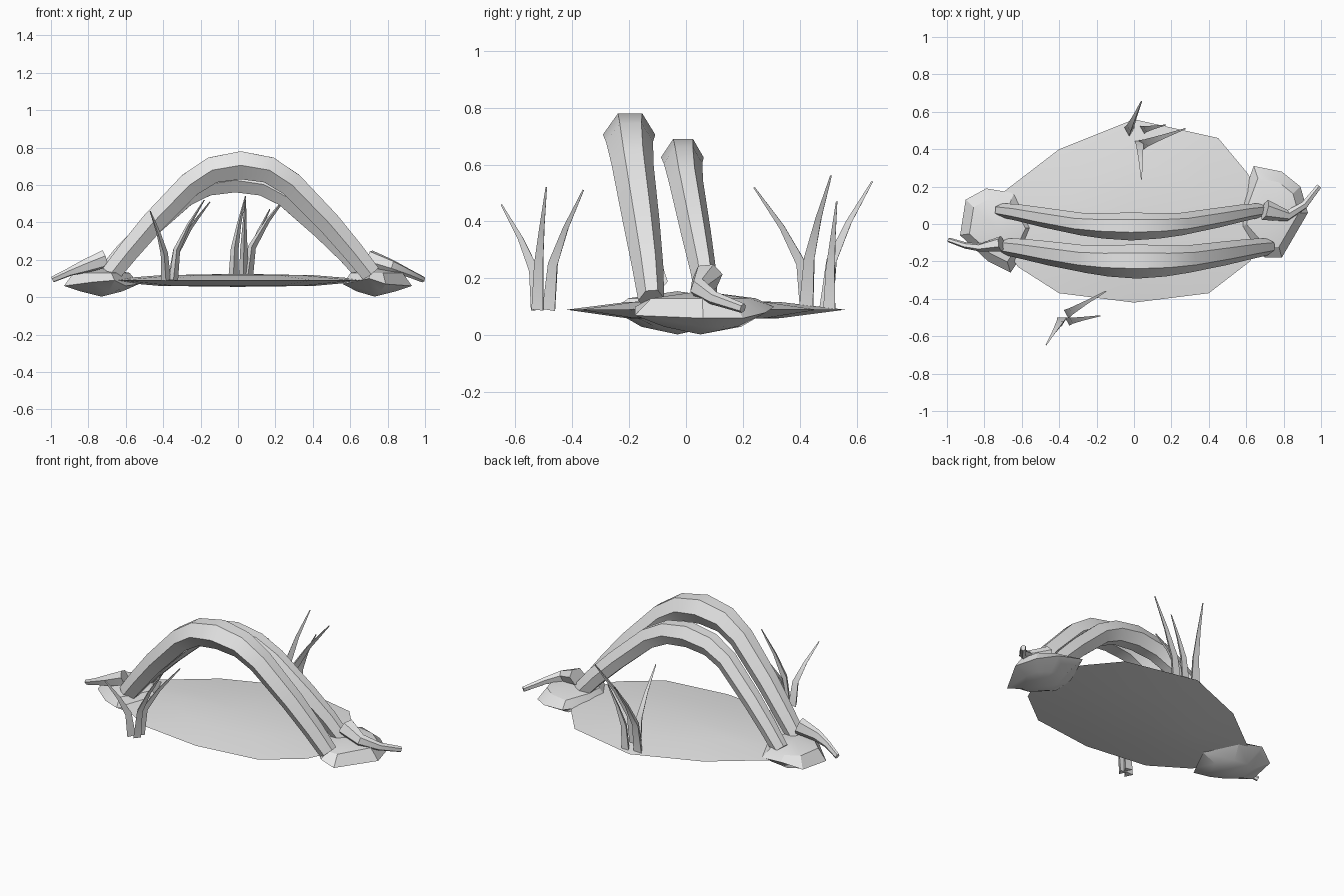
import bpy, bmesh, math
from mathutils import Vector

if "Cube" in bpy.data.objects:
    bpy.data.objects.remove(bpy.data.objects["Cube"])

grey = bpy.data.materials.new("light grey")
grey.diffuse_color = (0.8, 0.8, 0.8, 1)
grey.use_nodes = True
grey.node_tree.nodes["Principled BSDF"].inputs["Base Color"].default_value = grey.diffuse_color


def make(name, verts, faces, angle=30):
    me = bpy.data.meshes.new(name)
    me.from_pydata([tuple(v) for v in verts], [], faces)
    bm = bmesh.new()
    bm.from_mesh(me)
    bmesh.ops.recalc_face_normals(bm, faces=bm.faces)
    bm.to_mesh(me)
    bm.free()
    me.materials.append(grey)
    ob = bpy.data.objects.new(name, me)
    bpy.context.collection.objects.link(ob)
    bpy.ops.object.select_all(action='DESELECT')
    ob.select_set(True)
    bpy.context.view_layer.objects.active = ob
    bpy.ops.object.shade_smooth_by_angle(angle=math.radians(angle))
    return ob


def loft(name, rings, angle=30):
    """Skin equal-sized rings; a ring of one point closes as a fan, others get a cap."""
    verts, idx, faces = [], [], []
    for r in rings:
        idx.append(list(range(len(verts), len(verts) + len(r))))
        verts += r
    n = max(len(r) for r in rings)
    for a, b in zip(idx, idx[1:]):
        for i in range(n):
            j = (i + 1) % n
            f = [a[i % len(a)], a[j % len(a)], b[j % len(b)], b[i % len(b)]]
            faces.append(list(dict.fromkeys(f)))
    faces += [e for e in (idx[0], idx[-1]) if len(e) > 2]
    return make(name, verts, faces, angle)


def sweep(name, path, sizes, section, side_hint, angle=30):
    """Sweep a section along a path with per-point (half width, half height)."""
    pts = [Vector(p) for p in path]
    rings = []
    for i, p in enumerate(pts):
        t = (pts[min(i + 1, len(pts) - 1)] - pts[max(i - 1, 0)]).normalized()
        up = t.cross(Vector(side_hint)).normalized()
        side = up.cross(t)
        w, h = sizes[i]
        rings.append([p + side * (u * w) + up * (v * h) for u, v in section])
    return loft(name, rings, angle)


# Pond: shallow lens with an uneven rim
rim = [(0, .56), (.45, .46), (.6, .28), (.74, .07), (.62, -.2), (.4, -.37),
       (0, -.42), (-.4, -.37), (-.62, -.23), (-.76, -.02), (-.7, .17), (-.4, .4)]


def rim_ring(s, z):
    return [Vector((x * s, .05 + (y - .05) * s, z)) for x, y in rim]


loft("pond", [[Vector((0, .05, .055))], rim_ring(.55, .06), rim_ring(1, .09),
              rim_ring(.55, .117), [Vector((0, .05, .125))]], 15)

# Two arched trunks with a six-sided section
HEX = [(-1, 0), (-.5, 1), (.42, 1), (1, 0), (.42, -1), (-.5, -1)]


def arch(name, half, dx, hw, hh, foot_w, foot_h):
    path = [(-x, y, z) for x, y, z in half[:0:-1]] + half
    path = [(x + dx, y, z) for x, y, z in path]
    n = len(half) - 1
    sizes = []
    for i in range(2 * n + 1):
        t = abs(i - n) / n
        sizes.append((hw + (foot_w - hw) * t, hh + (foot_h - hh) * t))
    return sweep(name, path, sizes, HEX, (0, -1, 0))


arch("front_arch", [(0, -.2, .705), (.15, -.198, .68), (.27, -.188, .603), (.47, -.157, .398),
                    (.6, -.135, .245), (.695, -.122, .125)], .015, .092, .075, .046, .052)
arch("back_arch", [(0, -.013, .625), (.15, -.01, .603), (.27, .0, .54), (.47, .035, .36),
                   (.6, .06, .23), (.69, .073, .125)], -.015, .075, .065, .038, .048)

# Bank rocks: faceted lumps, keel point, lower rim, upper rim, top
left_rim = [(-.93, -.06, .06), (-.9, .13, .07), (-.79, .19, .11), (-.64, .165, .09),
            (-.53, -.02, .07), (-.6, -.17, .06), (-.66, -.26, .09), (-.78, -.2, .08)]
right_rim = [(.93, .06, .06), (.79, -.18, .07), (.7, -.18, .1), (.56, -.02, .07),
             (.57, .12, .07), (.64, .31, .1), (.79, .28, .08), (.89, .2, .06)]


def rock(name, edge, cx, cy):
    edge = [Vector(p) for p in edge]
    low = [Vector((cx + (p.x - cx) * .55, cy + (p.y - cy) * .55, .03)) for p in edge]
    high = [Vector((cx + (p.x - cx) * .75, cy + (p.y - cy) * .75, .13)) for p in edge]
    return loft(name, [[Vector((cx, cy, .003))], low, edge, high,
                       [Vector((cx, cy, .155))]], 25)


rock("left_rock", left_rim, -.73, -.03)
rock("right_rock", right_rim, .73, .05)

# Roots trailing off opposite ends
ROOT = [(-1, -.3), (-.6, .8), (.4, 1), (1, .3), (.6, -.8), (-.4, -1)]
root_size = [(.055, .048), (.03, .035), (.022, .022), (.016, .016)]
sweep("right_root", [(.7, .075, .205), (.82, .045, .165), (.91, .1, .13), (.988, .2, .095)],
      root_size, ROOT, (0, -1, 0))
sweep("left_root", [(-.71, -.105, .205), (-.82, -.125, .165), (-.9, -.115, .135),
                    (-.99, -.085, .095)], [(w * .75, h) for w, h in root_size], ROOT, (0, 1, 0))

# Reed blades: tapered three-sided stems that rise then bend outward
TRI = [(math.cos(a), math.sin(a)) for a in (.5, 2.6, 4.7)]


def blade(name, base, tip, width, bend=.18):
    b, t = Vector((*base, .09)), Vector(tip)
    path, sizes = [], []
    for k, (s, out) in enumerate([(0, 0), (.38, bend * .6), (.68, .48), (1, 1)]):
        p = b.lerp(t, out)
        p.z = b.z + (t.z - b.z) * s
        path.append(p)
        w = width * (1, .75, .42, .12)[k]
        sizes.append((w, w))
    sweep(name, path, sizes, TRI, (1, 0, 0), 40)


for i, (base, tip, w) in enumerate([((-.385, -.515), (-.47, -.648, .46), .03),
                                    ((-.345, -.515), (-.18, -.49, .52), .028),
                                    ((-.35, -.475), (-.15, -.36, .51), .03)]):
    blade(f"front_reed_{i + 1}", base, tip, w)
for i, (base, tip, w) in enumerate([((-.025, .5), (.04, .655, .54), .032),
                                    ((.03, .43), (.04, .24, .52), .03),
                                    ((.05, .43), (.275, .51, .56), .033),
                                    ((.055, .51), (.17, .53, .47), .028)]):
    blade(f"back_reed_{i + 1}", base, tip, w)
